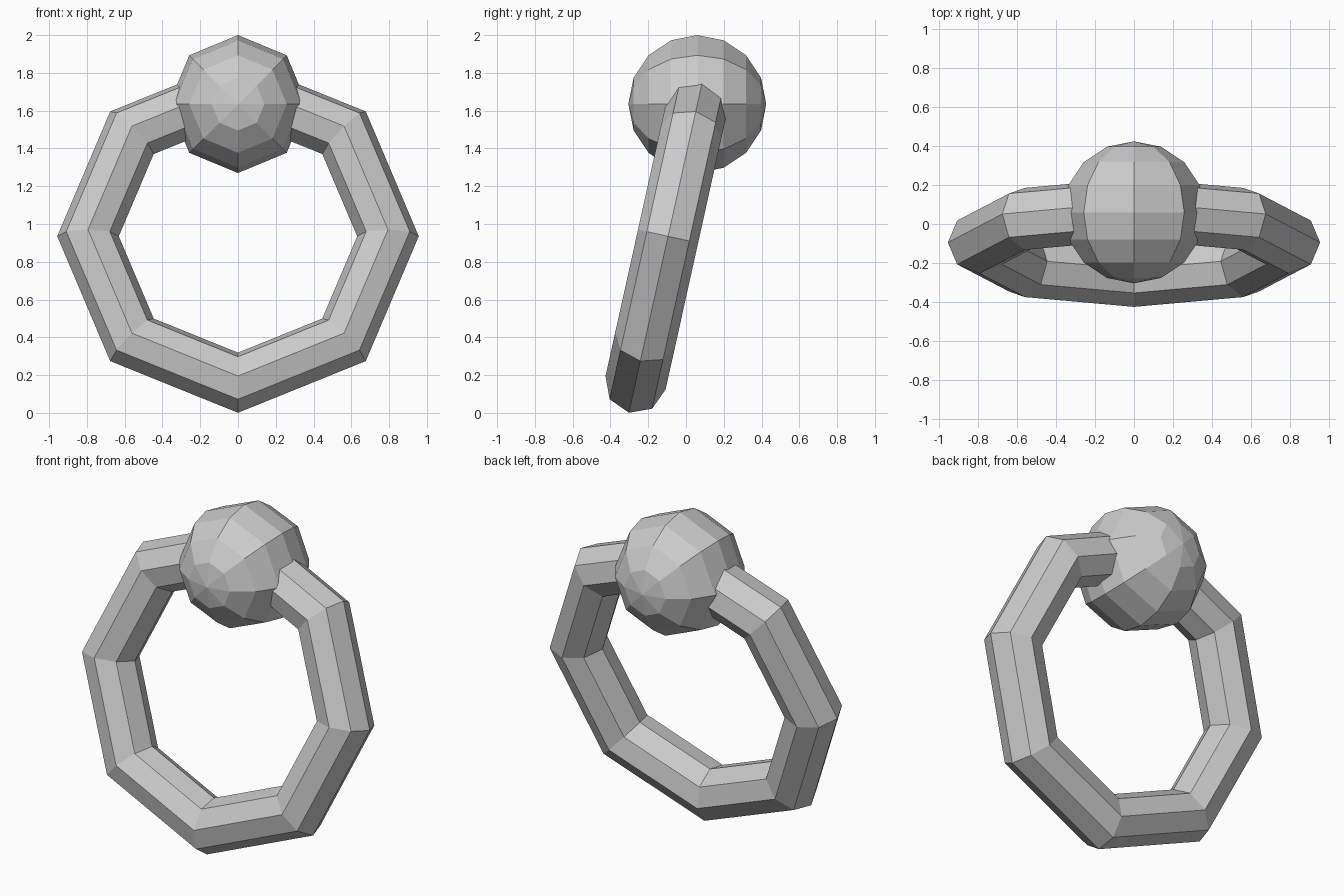
import bpy
from math import radians

if "Cube" in bpy.data.objects:
    bpy.data.objects.remove(bpy.data.objects["Cube"])

# Low-poly ring, leaning back at the top
bpy.ops.mesh.primitive_torus_add(
    major_segments=8, minor_segments=8,
    major_radius=0.794, minor_radius=0.163,
    location=(0, -0.095, 0.935), rotation=(radians(77.5), 0, 0))
bpy.context.object.name = "ring"

# Faceted ball that grips the top of the ring, poles facing front and back
bpy.ops.mesh.primitive_uv_sphere_add(
    segments=8, ring_count=8, radius=0.365,
    location=(0, 0.06, 1.635), rotation=(radians(90), 0, 0))
bpy.context.object.name = "mount_ball"
